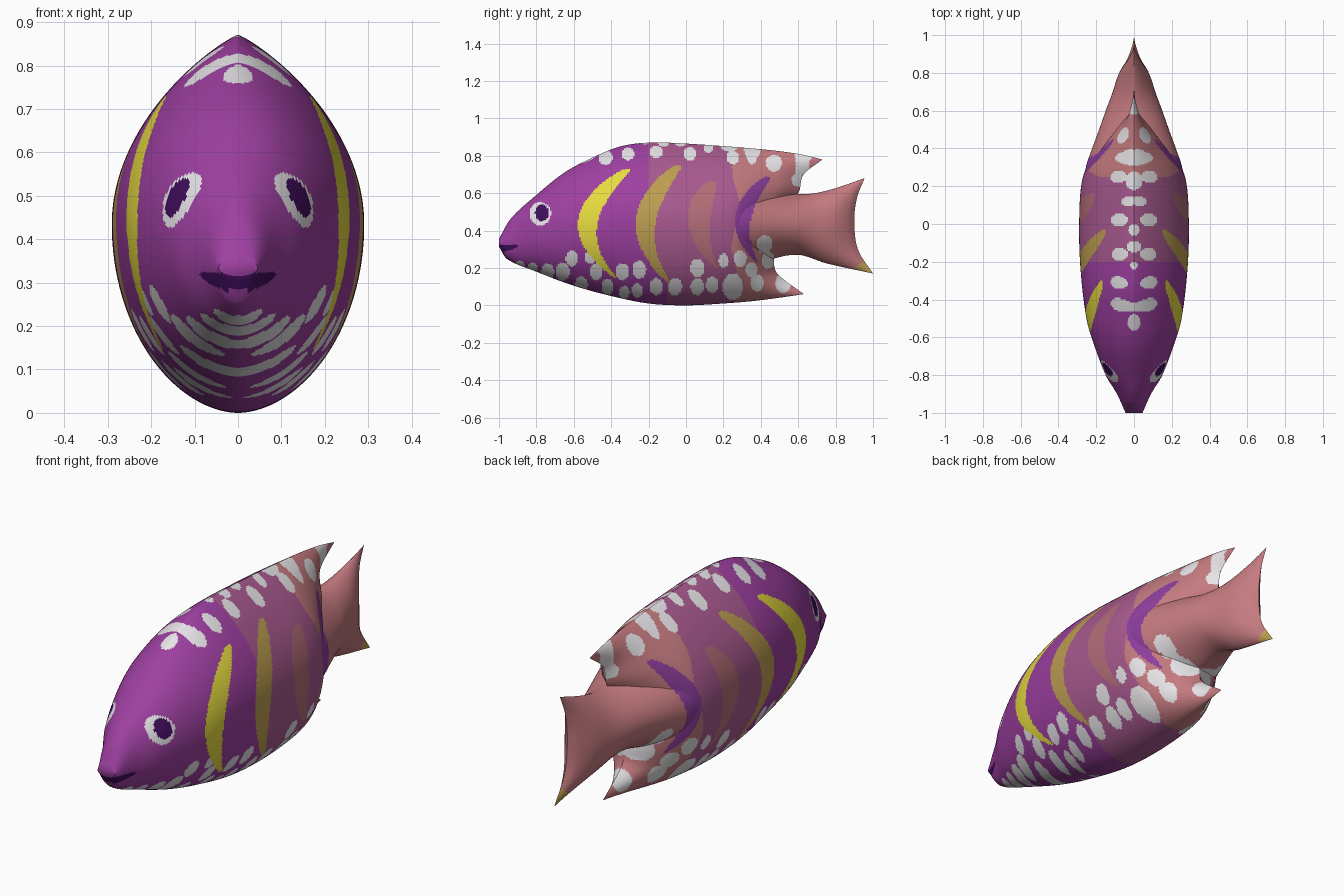
import bpy
import bmesh
import math

start = bpy.data.objects.get("Cube")
if start:
    bpy.data.objects.remove(start, do_unlink=True)

# Flat colours, as display values
COLOURS = {
    "purple": (0.62, 0.25, 0.63), "mauve": (0.66, 0.35, 0.56),
    "pink": (0.77, 0.48, 0.50), "white": (0.91, 0.90, 0.91),
    "yellow": (0.90, 0.86, 0.25), "ochre": (0.74, 0.62, 0.32),
    "dusty_rose": (0.70, 0.43, 0.47), "violet": (0.55, 0.24, 0.61),
    "dark_purple": (0.25, 0.05, 0.36),
}
NAMES = list(COLOURS)


def linear(c):
    return c / 12.92 if c < 0.04 else ((c + 0.055) / 1.055) ** 2.4


def make_material(name):
    colour = tuple(linear(c) for c in COLOURS[name]) + (1,)
    material = bpy.data.materials.new(name)
    material.use_nodes = True
    material.diffuse_color = colour
    shader = next(n for n in material.node_tree.nodes if n.type == "BSDF_PRINCIPLED")
    shader.inputs["Base Color"].default_value = colour
    return material


MATERIALS = [make_material(name) for name in NAMES]


def curve(points, position):
    """Smooth interpolation through (position, value) points."""
    last = len(points) - 1
    position = min(max(position, points[0][0]), points[last][0])

    def slope(i):
        before, after = points[max(i - 1, 0)], points[min(i + 1, last)]
        return (after[1] - before[1]) / (after[0] - before[0])

    i = 0
    while i < last - 1 and position > points[i + 1][0]:
        i += 1
    (p, a), (q, b) = points[i], points[i + 1]
    span = q - p
    t = (position - p) / span
    ease = t * t * (3 - 2 * t)
    return (a + (b - a) * ease + span * slope(i) * t * (1 - t) ** 2
            - span * slope(i + 1) * t * t * (1 - t))


# Painted pattern: crescents as (bottom, middle, top, half width, colour)
STRIPES = [
    ((-.38, .15), -.525, (-.31, .73), .05, "yellow"),
    ((-.09, .12), -.215, (-.04, .75), .05, "ochre"),
    ((.165, .20), .07, (.14, .665), .054, "dusty_rose"),
    ((.38, .23), .305, (.44, .69), .04, "violet"),
]
# Spots on the flanks as (y, z, radius)
SPOTS = [
    (-.43, .79, .037), (-.31, .81, .033), (-.16, .82, .033), (.02, .81, .035),
    (.12, .84, .025), (.25, .79, .034), (.37, .82, .028), (.47, .76, .043),
    (.60, .67, .035), (.65, .80, .025), (-.89, .20, .03), (-.82, .19, .03),
    (-.74, .18, .034), (-.66, .18, .037), (-.61, .25, .033), (-.51, .26, .03),
    (-.48, .18, .034), (-.56, .11, .034), (-.42, .10, .032), (-.34, .18, .035),
    (-.25, .19, .037), (-.33, .07, .027), (-.26, .08, .03), (-.16, .10, .035),
    (-.06, .10, .037), (.06, .20, .037), (.06, .10, .035), (.14, .11, .034),
    (.25, .10, .055), (.20, .24, .028), (.29, .25, .034), (.35, .19, .032),
    (.42, .33, .043), (.38, .12, .036), (.52, .12, .042), (.44, .24, .035),
]
# Spots along the back ridge as (y, half width, half length)
RIDGE = [(.62, .05, .04), (.35, .10, .04), (.23, .045, .05), (-.03, .03, .03),
         (-.12, .04, .03), (-.22, .02, .02), (-.52, .035, .045)]


def in_ellipse(u, v, ru, rv):
    return (u / ru) ** 2 + (v / rv) ** 2 < 1


def in_stripe(y, z, bottom, middle, top, width):
    t = (z - bottom[1]) / (top[1] - bottom[1])
    if not 0 < t < 1:
        return False
    centre = (bottom[0] * (2 * t - 1) * (t - 1) + middle * 4 * t * (1 - t)
              + top[0] * t * (2 * t - 1))
    return abs(y - centre) < width * (.6 + .9 * t) * math.sin(math.pi * t) ** .4


def paint(point):
    x, y, z = abs(point.x), point.y, point.z
    # Mouth and eyes
    if y < -.88 and in_ellipse(x, z - .3 - 2.5 * x * x, .088, .02):
        return "dark_purple"
    if in_ellipse(y + .77, z - .495, .037, .045):
        return "dark_purple"
    if in_ellipse(y + .78, z - .49, .057, .063):
        return "white"
    # Crescents, then spots
    for *shape, colour in STRIPES:
        if in_stripe(y, z, *shape):
            return colour
    stretch = 1.3 if z < .3 else 1.05
    for sy, sz, r in SPOTS:
        if abs(y - sy) < r and in_ellipse(y - sy, z - sz, r, r * stretch):
            return "white"
    if z > .7:
        for sy, rx, ry in RIDGE:
            if in_ellipse(x, y - sy, rx, ry):
                return "white"
    # Tail tip
    if y - z > .71:
        return "ochre"
    # Base zones from head to tail
    if y < -.2 + .1 * min(max((.3 - z) / .2, 0), 1):
        return "purple"
    return "mauve" if y < .265 + .02 * math.sin(z * 15) else "pink"


def loft(name, top, bottom, width, upper, lower, edge, bend, rings, sides):
    """Rings along y, with upper and lower taper; the rear follows an edge."""
    bm = bmesh.new()
    first, end = top[0][0], top[-1][0]
    angles = [math.tau * i / sides for i in range(sides)]
    edges = [curve(edge, math.cos(a)) for a in angles]
    previous = None
    for k in range(rings + 1):
        s = first + (end - first) * k / rings
        high, low, w = curve(top, s), curve(bottom, s), max(curve(width, s), 0)
        tapers = curve(upper, s), curve(lower, s)
        pull = max((s - bend) / (end - bend), 0) ** 1.5
        ring = []
        for a, rear in zip(angles, edges):
            side, rise = math.sin(a), math.cos(a)
            x = math.copysign(w * abs(side) ** tapers[rise < 0], side)
            z = (high + low) / 2 + (high - low) / 2 * rise
            ring.append(bm.verts.new((x, s + (rear - end) * pull, z)))
        if previous:
            for i in range(sides):
                j = (i + 1) % sides
                bm.faces.new((previous[i], previous[j], ring[j], ring[i]))
        else:
            bm.faces.new(ring)
        previous = ring
    bmesh.ops.remove_doubles(bm, verts=bm.verts, dist=.0002)
    bmesh.ops.recalc_face_normals(bm, faces=bm.faces)
    for face in bm.faces:
        face.material_index = NAMES.index(paint(face.calc_center_median()))
    mesh = bpy.data.meshes.new(name)
    bm.to_mesh(mesh)
    bm.free()
    for material in MATERIALS:
        mesh.materials.append(material)
    obj = bpy.data.objects.new(name, mesh)
    bpy.context.collection.objects.link(obj)
    bpy.ops.object.select_all(action="DESELECT")
    obj.select_set(True)
    bpy.context.view_layer.objects.active = obj
    bpy.ops.object.shade_smooth_by_angle(angle=math.radians(50))


# Body with the back and belly fins drawn out to points
loft("body",
     top=[(-1, .355), (-.94, .46), (-.8, .59), (-.65, .71), (-.5, .79), (-.35, .85),
          (-.2, .87), (0, .865), (.4, .835), (.6, .81), (.73, .78)],
     bottom=[(-1, .315), (-.96, .25), (-.8, .18), (-.6, .105), (-.4, .05), (-.2, .01),
             (0, 0), (.2, .01), (.4, .025), (.73, .06)],
     width=[(-1, .045), (-.9, .09), (-.8, .15), (-.6, .225), (-.5, .252), (-.3, .278),
            (-.1, .29), (.1, .288), (.2, .28), (.3, .26), (.4, .218), (.5, .165),
            (.6, .105), (.73, 0)],
     upper=[(-1, 1), (-.7, 1.05), (-.2, 1.7), (.3, 1.7), (.73, 1.5)],
     lower=[(-1, 1), (-.7, 1.1), (.2, 1.1), (.73, 1.4)],
     edge=[(-1, .63), (-.7, .49), (-.5, .47), (0, .47), (.5, .6), (.78, .63), (1, .73)],
     bend=.2, rings=210, sides=240)

# Tail stalk and forked tail fin
loft("tail",
     top=[(.1, .70), (.3, .68), (.45, .63), (.6, .595), (.75, .61), (1, .68)],
     bottom=[(.1, .15), (.3, .19), (.45, .245), (.6, .27), (.75, .225), (1, .17)],
     width=[(.1, .27), (.2, .268), (.3, .255), (.4, .222), (.5, .185), (.6, .15),
            (.7, .117), (.85, .078), (.95, .035), (1, 0)],
     upper=[(.1, 1.4), (1, 1.4)],
     lower=[(.1, 1.4), (1, 1.4)],
     edge=[(-1, 1), (-.5, .92), (.1, .9), (.6, .915), (1, .955)],
     bend=.6, rings=90, sides=150)
